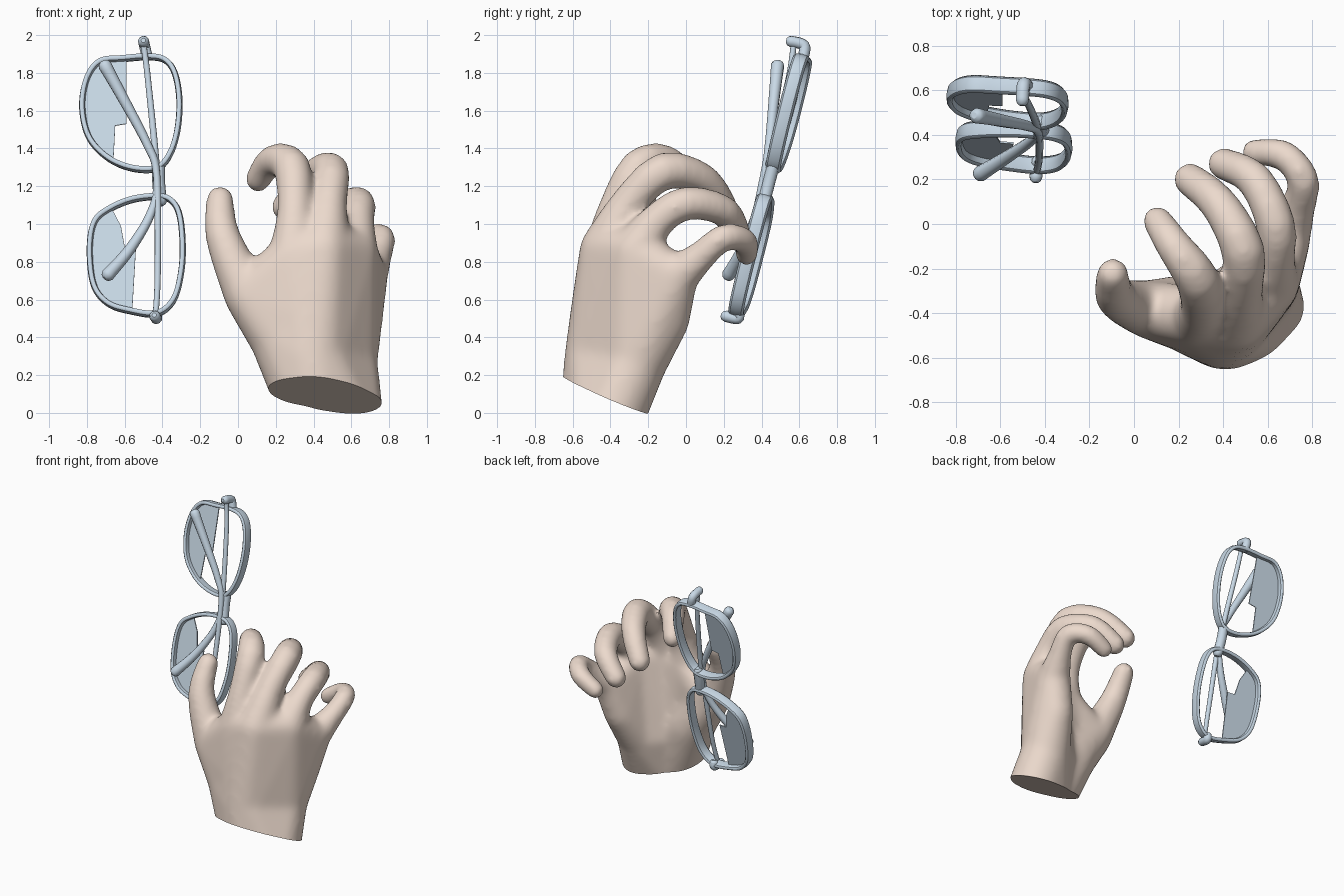
import bpy, bmesh
from mathutils import Vector as V

if "Cube" in bpy.data.objects:
    bpy.data.objects.remove(bpy.data.objects["Cube"])


def material(name, rgb):
    m = bpy.data.materials.new(name)
    m.diffuse_color = (*rgb, 1)
    m.use_nodes = True
    m.node_tree.nodes["Principled BSDF"].inputs["Base Color"].default_value = m.diffuse_color
    return m


SKIN = material("skin", (0.84, 0.70, 0.61))
FRAME = material("frame", (0.58, 0.69, 0.79))


def add(name, data, mat):
    ob = bpy.data.objects.new(name, data)
    bpy.context.collection.objects.link(ob)
    data.materials.append(mat)
    return ob


def smooth(ob, angle=0.7):
    bpy.ops.object.select_all(action='DESELECT')
    bpy.context.view_layer.objects.active = ob
    ob.select_set(True)
    bpy.ops.object.shade_smooth_by_angle(angle=angle)


def spline(pts, closed=False, n=5):
    # Catmull-Rom points through a short list
    pts = [V(p) for p in pts]
    c, out = len(pts), []
    get = (lambda i: pts[i % c]) if closed else (lambda i: pts[min(max(i, 0), c - 1)])
    for i in range(c if closed else c - 1):
        a, b, d, e = (get(i + k) for k in (-1, 0, 1, 2))
        for k in range(n):
            t = k / n
            out.append(0.5 * (2 * b + (d - a) * t + (2 * a - 5 * b + 4 * d - e) * t * t
                              + (3 * b - a - 3 * d + e) * t ** 3))
    return out if closed else out + [pts[-1]]


# ---------- hand: hulls around joint spheres, fused into one skin ----------
hand_bm = bmesh.new()


def hull(*balls):
    b = bmesh.new()
    for x, y, z, r in balls:
        ret = bmesh.ops.create_icosphere(b, subdivisions=3, radius=r)
        bmesh.ops.translate(b, verts=ret['verts'], vec=(x, y, z))
    bmesh.ops.delete(b, geom=b.edges[:], context='EDGES_FACES')
    res = bmesh.ops.convex_hull(b, input=b.verts[:])
    junk = {g for g in res['geom_interior'] + res['geom_unused'] if isinstance(g, bmesh.types.BMVert)}
    bmesh.ops.delete(b, geom=list(junk), context='VERTS')
    bmesh.ops.recalc_face_normals(b, faces=b.faces[:])
    me = bpy.data.meshes.new("tmp")
    b.to_mesh(me)
    hand_bm.from_mesh(me)
    bpy.data.meshes.remove(me)
    b.free()


wrist_a, wrist_b = (0.445, -0.475, -0.06, 0.20), (0.595, -0.43, -0.09, 0.185)
heel_a, heel_b = (0.39, -0.44, 0.30, 0.205), (0.57, -0.27, 0.27, 0.17)
mound = (0.235, -0.40, 0.40, 0.175)
hypo = (0.62, -0.10, 0.49, 0.12)
back = (0.38, -0.45, 0.52, 0.165)
k1, k2 = (0.29, -0.42, 0.82, 0.135), (0.45, -0.42, 0.86, 0.145)
k3, k4 = (0.61, -0.27, 0.85, 0.13), (0.68, -0.05, 0.72, 0.115)
thumb_base = (0.055, -0.38, 0.62, 0.13)

# wrist, palm plate and thumb mound
hull(wrist_a, wrist_b, heel_a, heel_b)
hull(wrist_a, heel_a, mound, back)
hull(heel_a, back, k1, k2)
hull(heel_a, heel_b, back, k2, k3)
hull(heel_b, hypo, k3, k4)
hull(mound, thumb_base, back)
hull(thumb_base, back, k1, (0.14, -0.40, 0.70, 0.09))

# fingers: rounded chains of joint spheres
fingers = [
    [thumb_base, (-0.08, -0.33, 0.93, 0.094), (-0.095, -0.225, 1.13, 0.075)],
    [k1, (0.30, -0.38, 1.06, 0.095), (0.285, -0.25, 1.30, 0.10), (0.18, -0.10, 1.335, 0.083),
     (0.105, 0.015, 1.235, 0.07)],
    [k2, (0.48, -0.31, 1.10, 0.098), (0.49, -0.12, 1.28, 0.10), (0.38, 0.09, 1.235, 0.087),
     (0.25, 0.20, 1.09, 0.077)],
    [k3, (0.63, -0.16, 1.01, 0.095), (0.635, 0.00, 1.11, 0.091), (0.54, 0.20, 1.07, 0.083),
     (0.40, 0.27, 0.95, 0.075)],
    [k4, (0.735, 0.08, 0.83, 0.082), (0.76, 0.20, 0.93, 0.073), (0.67, 0.31, 0.91, 0.07),
     (0.54, 0.32, 0.84, 0.064)],
]
for chain in fingers:
    chain = spline(chain, n=3)
    for a, b in zip(chain, chain[1:]):
        hull(a, b)

hand_me = bpy.data.meshes.new("hand")
hand_bm.to_mesh(hand_me)
hand_bm.free()
hand = add("hand", hand_me, SKIN)
rm = hand.modifiers.new("fuse", 'REMESH')
rm.mode, rm.voxel_size = 'VOXEL', 0.017
sm = hand.modifiers.new("soften", 'SMOOTH')
sm.factor, sm.iterations = 0.5, 26
fused = bpy.data.meshes.new_from_object(hand.evaluated_get(bpy.context.evaluated_depsgraph_get()))
hand.modifiers.clear()

# slanted flat cut through the wrist
bm = bmesh.new()
bm.from_mesh(fused)
bmesh.ops.bisect_plane(bm, geom=bm.verts[:] + bm.edges[:] + bm.faces[:],
                       plane_co=(0.5, -0.44, 0.10), plane_no=(0.06, 0.41, 1), clear_inner=True)
bmesh.ops.holes_fill(bm, edges=[e for e in bm.edges if e.is_boundary], sides=0)
bm.to_mesh(fused)
bm.free()
hand.data = fused
if not fused.materials:
    fused.materials.append(SKIN)
smooth(hand)


# ---------- glasses: standing on end with folded arms ----------
def plane(x, z):
    return V((x, 0.45 + 0.255 * (z - 1.22) - 0.08 * (x + 0.55), z))


NORMAL = V((0.08, 1, -0.255)).normalized()


def rim(name, pts):
    loop = spline([plane(*p) for p in pts], True)
    n, b = len(loop), bmesh.new()
    rings = []
    for i, p in enumerate(loop):
        side = (loop[(i + 1) % n] - loop[i - 1]).normalized().cross(NORMAL)
        rings.append([b.verts.new(p + side * s * 0.018 + NORMAL * d * 0.045)
                      for s, d in ((-1, -1), (1, -1), (1, 1), (-1, 1))])
    for i in range(n):
        for k in range(4):
            b.faces.new((rings[i][k], rings[i][(k + 1) % 4],
                         rings[(i + 1) % n][(k + 1) % 4], rings[(i + 1) % n][k]))
    bmesh.ops.recalc_face_normals(b, faces=b.faces[:])
    me = bpy.data.meshes.new(name)
    b.to_mesh(me)
    b.free()
    ob = add(name, me, FRAME)
    ob.modifiers.new("round", 'SUBSURF').levels = 1
    ob.modifiers["round"].render_levels = 1
    smooth(ob)


def lens(name, edge):
    # partial lens pane with a stepped inner edge
    me = bpy.data.meshes.new(name)
    me.from_pydata([plane(*p) for p in edge], [], [range(len(edge))])
    ob = add(name, me, FRAME)
    so = ob.modifiers.new("thickness", 'SOLIDIFY')
    so.thickness, so.offset = 0.008, 0


def tube(name, pts, r0, r1):
    path = spline(pts)
    cu = bpy.data.curves.new(name, 'CURVE')
    cu.dimensions, cu.bevel_depth, cu.bevel_resolution, cu.use_fill_caps = '3D', 1, 3, True
    d0, d1 = (path[0] - path[1]).normalized(), (path[-1] - path[-2]).normalized()
    n = len(path) - 1
    nodes = [(path[0] + d0 * 0.012, r0 * 0.6)]
    nodes += [(p, r0 + (r1 - r0) * (i / n) ** 2) for i, p in enumerate(path)]
    nodes += [(path[-1] + d1 * 0.016, r1 * 0.8), (path[-1] + d1 * 0.025, r1 * 0.4)]
    s = cu.splines.new('POLY')
    s.points.add(len(nodes) - 1)
    for pt, (p, r) in zip(s.points, nodes):
        pt.co, pt.radius = (*p, 1), r
    s.use_smooth = True
    add(name, cu, FRAME)


upper = [(-0.48, 1.885), (-0.61, 1.875), (-0.73, 1.86), (-0.80, 1.77), (-0.825, 1.62), (-0.79, 1.46),
         (-0.69, 1.35), (-0.56, 1.295), (-0.43, 1.295), (-0.36, 1.37), (-0.32, 1.50), (-0.31, 1.66),
         (-0.335, 1.80), (-0.39, 1.87)]
lower = [(-0.43, 1.145), (-0.56, 1.13), (-0.68, 1.08), (-0.76, 1.01), (-0.785, 0.87), (-0.765, 0.68),
         (-0.69, 0.58), (-0.57, 0.54), (-0.43, 0.525), (-0.34, 0.60), (-0.30, 0.75), (-0.293, 0.90),
         (-0.31, 1.05), (-0.355, 1.125)]
rim("upper_rim", upper)
rim("lower_rim", lower)
lens("upper_lens", [(-0.59, 1.87)] + upper[2:6] + [(-0.66, 1.33), (-0.65, 1.52), (-0.59, 1.53)])
lens("lower_lens", [(-0.67, 1.085)] + lower[3:7] + [(-0.56, 0.54), (-0.54, 0.88), (-0.60, 0.88), (-0.62, 0.99)])

# bridge, end pieces and folded arms
tube("bridge", [plane(-0.42, 1.31), plane(-0.42, 1.22), plane(-0.41, 1.12)], 0.034, 0.034)
tube("upper_hinge", [(-0.48, 0.62, 1.88), (-0.495, 0.625, 1.945), (-0.50, 0.555, 1.967)], 0.03, 0.03)
tube("lower_hinge", [(-0.43, 0.275, 0.535), (-0.432, 0.275, 0.50), (-0.44, 0.21, 0.512)], 0.03, 0.03)
tube("upper_arm", [(-0.50, 0.57, 1.95), (-0.475, 0.54, 1.75), (-0.43, 0.42, 1.25), (-0.46, 0.375, 1.06),
                   (-0.57, 0.30, 0.87), (-0.69, 0.225, 0.73)], 0.016, 0.036)
tube("lower_arm", [(-0.435, 0.24, 0.53), (-0.425, 0.30, 0.75), (-0.43, 0.41, 1.25), (-0.48, 0.44, 1.42),
                   (-0.60, 0.465, 1.65), (-0.705, 0.485, 1.84)], 0.016, 0.036)
